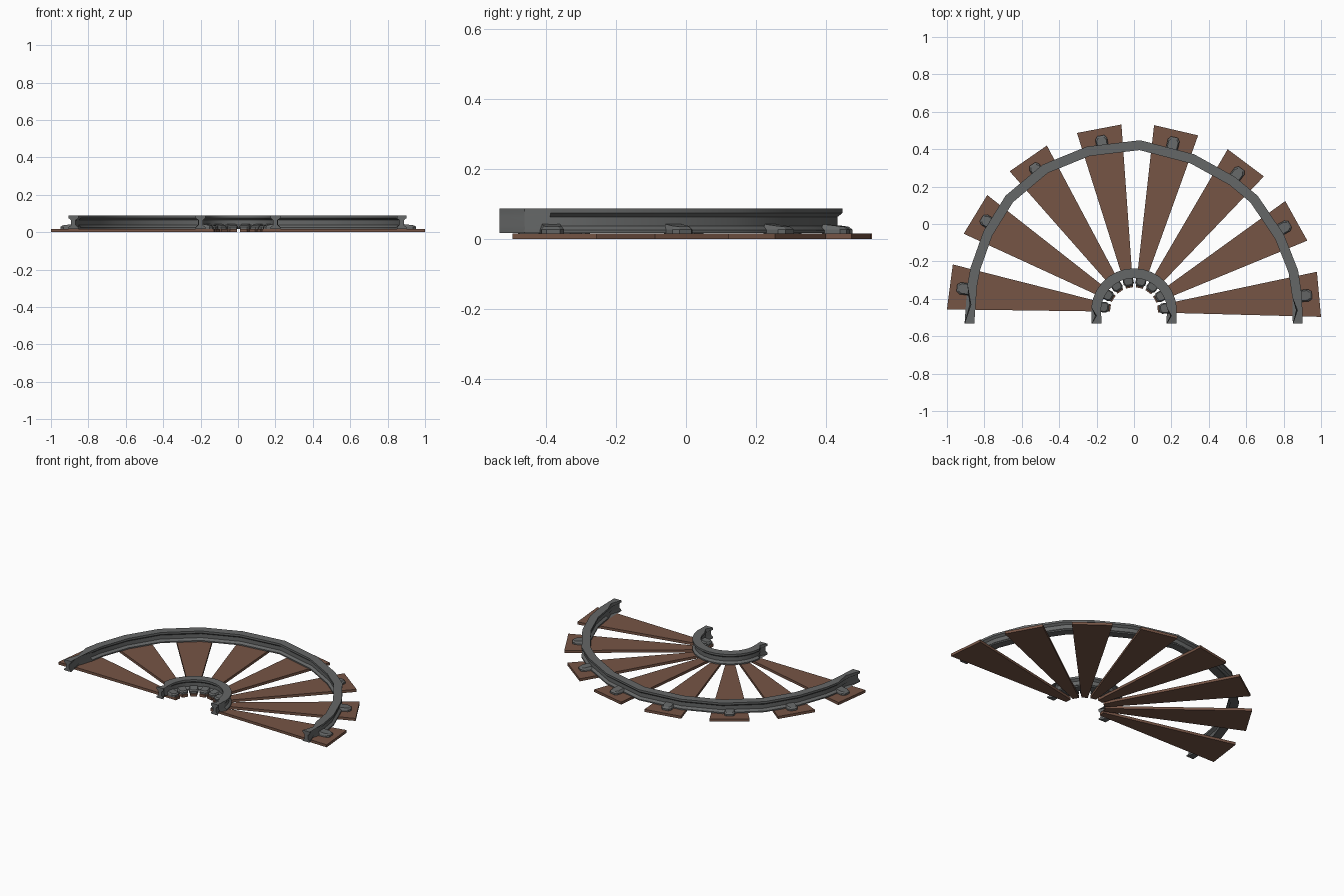
import bpy, math
from mathutils import Vector, Matrix

if "Cube" in bpy.data.objects:
    bpy.data.objects.remove(bpy.data.objects["Cube"])

CY = -0.466                                   # centre of the curve in y
ANGLES = [172.5 - 23.9 * i for i in range(8)]  # sleeper directions


def material(name, rgb):
    m = bpy.data.materials.new(name)
    m.diffuse_color = (*rgb, 1)
    m.use_nodes = True
    m.node_tree.nodes["Principled BSDF"].inputs["Base Color"].default_value = m.diffuse_color
    return m


WOOD = material("wood", (0.18, 0.09, 0.06))
STEEL = material("steel", (0.13, 0.135, 0.135))


def add_mesh(name, verts, faces, mat):
    me = bpy.data.meshes.new(name)
    me.from_pydata(verts, [], faces)
    me.materials.append(mat)
    ob = bpy.data.objects.new(name, me)
    bpy.context.collection.objects.link(ob)
    return ob


def loft(name, rings, mat):
    """Skin closed rings of equal size and cap both ends."""
    n = len(rings[0])
    verts = [v for r in rings for v in r]
    faces = [(k * n + i, k * n + (i + 1) % n, (k + 1) * n + (i + 1) % n, (k + 1) * n + i)
             for k in range(len(rings) - 1) for i in range(n)]
    faces += [tuple(reversed(range(n))), tuple(range(len(verts) - n, len(verts)))]
    return add_mesh(name, verts, faces, mat)


# Rail cross-section: head, web and foot
HALF = [(0.026, 0.018), (0.026, 0.026), (0.012, 0.038), (0.012, 0.064),
        (0.026, 0.075), (0.026, 0.0885)]
PROFILE = HALF + [(-x, z) for x, z in reversed(HALF)]


def rail(name, path):
    pts = [Vector(p) for p in path]
    rings = []
    for i, p in enumerate(pts):
        a = (p - pts[i - 1]).normalized() if i else None
        b = (pts[i + 1] - p).normalized() if i < len(pts) - 1 else None
        if a and b:
            t = (a + b).normalized()
            k = 1 / t.dot(a)
            side = Vector((t.y, -t.x)) * k
        else:
            side = Vector((1, 0)) * (1 if b is None else -1)  # flat-cut ends
        rings.append([(p.x + side.x * o, p.y + side.y * o, z) for o, z in PROFILE])
    ob = loft(name, rings, STEEL)
    bpy.ops.object.select_all(action='DESELECT')
    ob.select_set(True)
    bpy.context.view_layer.objects.active = ob
    bpy.ops.object.shade_smooth_by_angle(angle=math.radians(25))


def polar(r, deg):
    return (r * math.cos(math.radians(deg)), CY + r * math.sin(math.radians(deg)))


# Outer rail with uneven, coarse segments
outer = [(-0.88, -0.533)] + [polar(r, a) for a, r in
         [(171, .876), (165, .878), (152, .885), (138, .897), (122, .897), (106, .889), (88, .888),
          (69, .872), (53, .872), (43, .878), (27, .874), (14, .878), (5, .876)]] + [(0.875, -0.533)]
rail("outer_rail", outer)

# Inner rail
inner = [(-0.2, -0.533)] + [polar(0.203, 175 - i * 170 / 14) for i in range(15)] + [(0.2, -0.533)]
rail("inner_rail", inner)


def clip(name, r0, r1, half, ang):
    """Rail clip sloping down from the rail at r0 to r1."""
    d = r1 - r0
    ring = [(r0, -half), (r0 + d * .75, -half), (r1, -half * .6),
            (r1, half * .6), (r0 + d * .75, half), (r0, half)]
    low = [(x, y, 0.017) for x, y in ring]
    mid = [(x, y, 0.028) for x, y in ring]
    top = [(r0 + (x - r0) * .85, y * .8, 0.043 - 0.007 * (x - r0) / d) for x, y in ring]
    ob = loft(name, [low, mid, top], STEEL)
    ob.data.transform(Matrix.Translation((0, CY, 0)) @ Matrix.Rotation(math.radians(ang), 4, 'Z'))
    if d < 0:
        ob.data.flip_normals()


# Tapered sleepers, each with an outer and an inner clip
for i, ang in enumerate(ANGLES, 1):
    plan = [(0.127, -0.019), (0.993, -0.121), (0.993, 0.121), (0.127, 0.019)]
    s = loft(f"sleeper_{i}", [[(x, y, z) for x, y in plan] for z in (0, 0.017)], WOOD)
    s.data.transform(Matrix.Translation((0, CY, 0)) @ Matrix.Rotation(math.radians(ang), 4, 'Z'))
    clip(f"outer_clip_{i}", 0.885, 0.955, 0.032, ang)
    clip(f"inner_clip_{i}", 0.19, 0.135, 0.028, ang)
